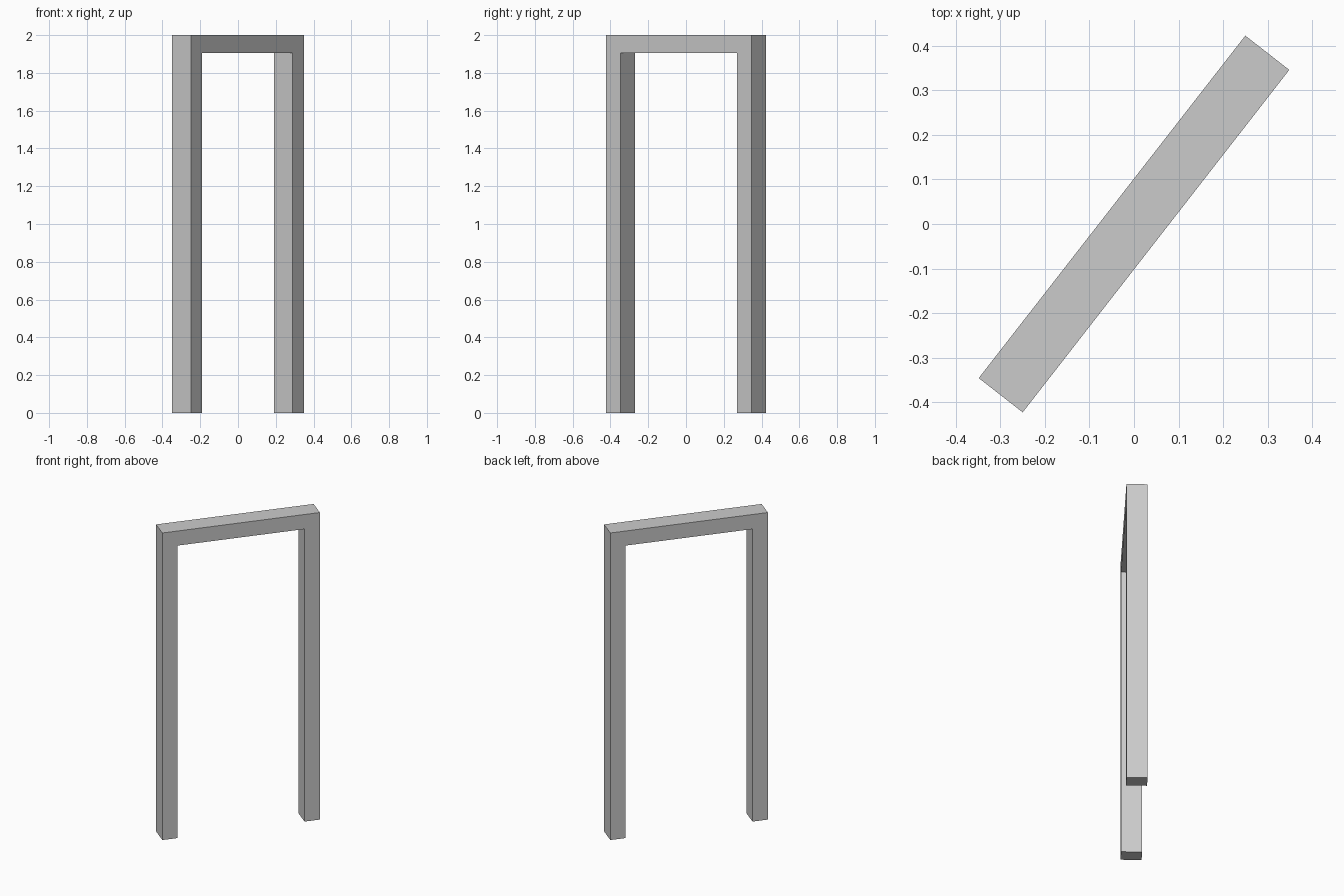
import bpy, bmesh
from math import radians
from mathutils import Matrix

if "Cube" in bpy.data.objects:
    bpy.data.objects.remove(bpy.data.objects["Cube"])

HALF, HEIGHT, DEPTH, BAR = 0.4865, 2.0, 0.125, 0.095

# Upside-down U outline of the door frame, in its own x/z plane
right = [(HALF - BAR, HEIGHT - BAR), (HALF - BAR, 0), (HALF, 0), (HALF, HEIGHT)]
outline = right + [(-x, z) for x, z in reversed(right)]

# Extrude the outline through the frame depth
bm = bmesh.new()
face = bm.faces.new([bm.verts.new((x, -DEPTH / 2, z)) for x, z in outline])
ext = bmesh.ops.extrude_face_region(bm, geom=[face])
new_verts = [v for v in ext["geom"] if isinstance(v, bmesh.types.BMVert)]
bmesh.ops.translate(bm, verts=new_verts, vec=(0, DEPTH, 0))

# Turn the frame diagonally about the vertical axis
bmesh.ops.rotate(bm, verts=bm.verts, cent=(0, 0, 0),
                 matrix=Matrix.Rotation(radians(52.1), 3, 'Z'))
bmesh.ops.recalc_face_normals(bm, faces=bm.faces)

mesh = bpy.data.meshes.new("door_frame")
bm.to_mesh(mesh)
bm.free()
bpy.context.collection.objects.link(bpy.data.objects.new("door_frame", mesh))
